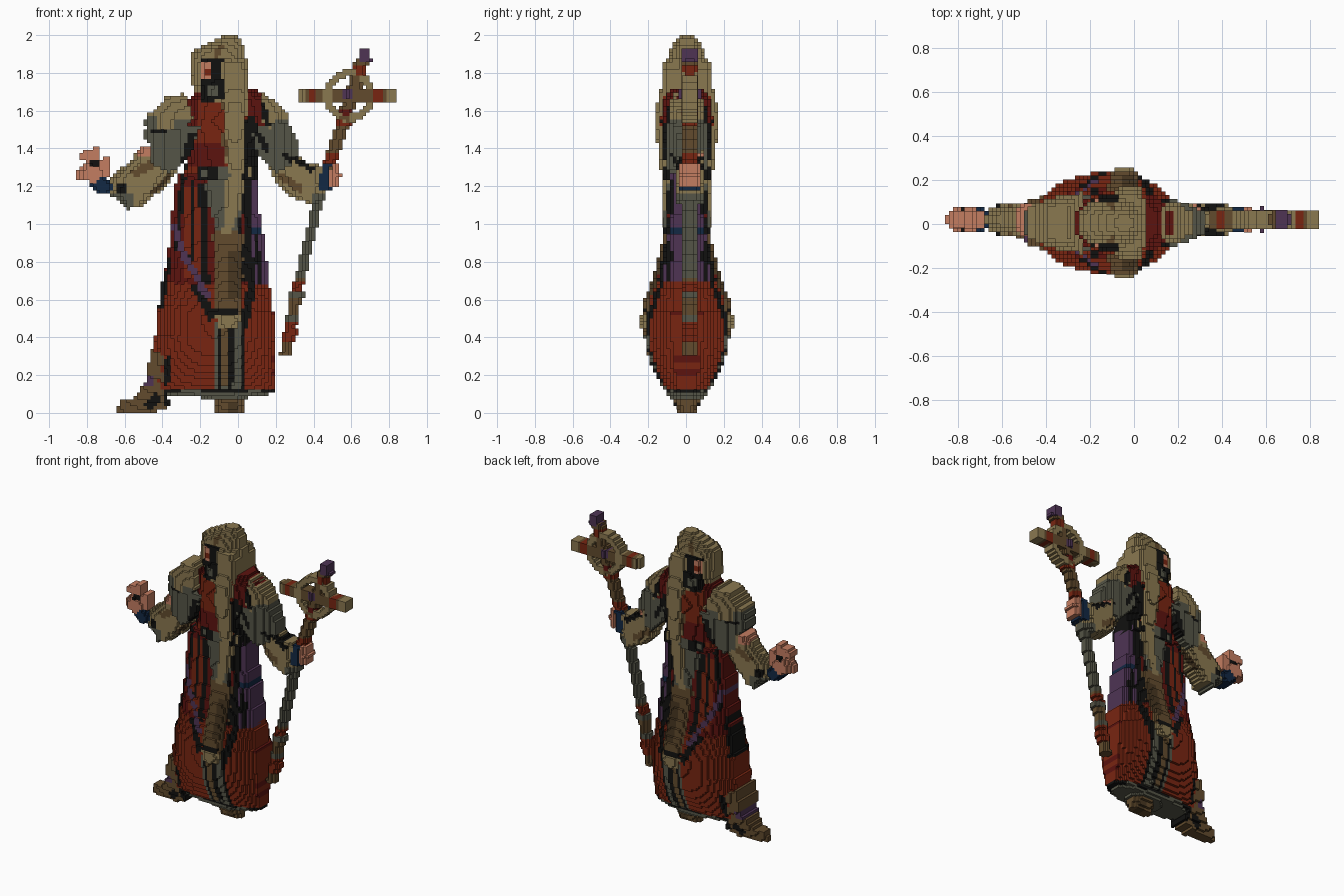
import bpy, bmesh, math

if "Cube" in bpy.data.objects:
    bpy.data.objects.remove(bpy.data.objects["Cube"])

V = 2 / 112  # block size

# Flat colours (sRGB 0-255, converted to linear)
COLOURS = {
    "tan": (138, 120, 80), "brown": (98, 75, 45), "dark_brown": (72, 55, 33),
    "rust": (120, 37, 17), "dark_red": (92, 19, 15), "grey": (85, 85, 71),
    "purple": (78, 52, 84), "navy": (18, 40, 68), "skin": (196, 125, 97), "black": (17, 17, 16),
}
NAMES = list(COLOURS)
MATS = []
for name, rgb in COLOURS.items():
    m = bpy.data.materials.new(name)
    m.use_nodes = True
    lin = [((c / 255 + 0.055) / 1.055) ** 2.4 for c in rgb] + [1]
    m.diffuse_color = lin
    bsdf = next(n for n in m.node_tree.nodes if n.type == "BSDF_PRINCIPLED")
    bsdf.inputs["Base Color"].default_value = lin
    bsdf.inputs["Roughness"].default_value = 0.9
    MATS.append(m)

# Half depth of the clothed body by height
BODY = [(0.0, .05), (0.08, .10), (0.15, .15), (0.25, .20), (0.35, .23), (0.5, .24), (0.6, .22), (0.7, .18),
        (0.8, .15), (0.92, .125), (1.1, .11), (1.22, .11), (1.32, .13), (1.55, .15), (1.64, .14),
        (1.72, .12), (1.85, .11), (1.92, .085), (1.97, .055), (2.0, .025)]


def lerp(table, z):
    """Value at height z: a plain number, or read from a (height, value) table."""
    if isinstance(table, (int, float)):
        return table
    for (a, u), (b, v) in zip(table, table[1:]):
        if z <= b:
            return u + (v - u) * max(0, z - a) / (b - a)
    return table[-1][1]


def inside(poly, x, z):
    hit = False
    for (ax, az), (bx, bz) in zip(poly, poly[1:] + poly[:1]):
        if (az > z) != (bz > z) and x < ax + (bx - ax) * (z - az) / (bz - az):
            hit = not hit
    return hit


def box(x0, x1, z0, z1):
    return [(x0, z0), (x1, z0), (x1, z1), (x0, z1)]


def stroke(a, b, w):
    """Outline of a straight band of width w from a to b."""
    dx, dz = b[0] - a[0], b[1] - a[1]
    s = w / 2 / math.hypot(dx, dz)
    nx, nz = -dz * s, dx * s
    return [(a[0] + nx, a[1] + nz), (b[0] + nx, b[1] + nz), (b[0] - nx, b[1] - nz), (a[0] - nx, a[1] - nz)]


def disc(x, z, r, n=20):
    return [(x + r * math.cos(i * math.tau / n), z + r * math.sin(i * math.tau / n)) for i in range(n)]


layer = 0


def part(name, outline, depth, colour, paint=(), p=2.0, y=0.005, hole=None, around=None):
    """Fill a front outline with blocks, rounded front to back; paint regions are (colour, outline).
    around = (centre, half width) rounds the part as a piece of a wider body."""
    global layer
    layer += 1
    skin = layer * 0.0002  # keeps overlapping parts from sharing a plane
    xs, zs = [q[0] for q in outline], [q[1] for q in outline]
    half = {}
    for k in range(math.floor(min(zs) / V), math.ceil(max(zs) / V)):
        z = (k + .5) * V
        row = [i for i in range(math.floor(min(xs) / V), math.ceil(max(xs) / V))
               if inside(outline, (i + .5) * V, z) and not (hole and inside(hole, (i + .5) * V, z))]
        runs = []
        for i in row:
            if runs and runs[-1][-1] == i - 1:
                runs[-1].append(i)
            else:
                runs.append([i])
        d, e = lerp(depth, z), lerp(p, z)
        for run in runs:
            c, w = around or ((run[0] + run[-1] + 1) / 2 * V, len(run) / 2 * V)
            for i in run:
                u = min(.95, abs((i + .5) * V - c) / w)
                half[i, k] = max(1, round(d * (1 - u ** e) ** (1 / e) / V))
    bm = bmesh.new()

    def quad(pts, mi):
        f = bm.faces.new([bm.verts.new((a, b + y, c)) for a, b, c in pts])
        f.material_index = mi

    for (i, k), h in half.items():
        x0, x1, z0, z1 = i * V, (i + 1) * V, k * V, (k + 1) * V
        col = colour
        for pc, region in paint:
            if inside(region, x0 + V / 2, z0 + V / 2):
                col = pc
        mi = NAMES.index(col)
        d = h * V + skin
        quad([(x0, -d, z0), (x1, -d, z0), (x1, -d, z1), (x0, -d, z1)], mi)
        quad([(x0, d, z0), (x0, d, z1), (x1, d, z1), (x1, d, z0)], mi)
        # Exposed side walls towards shallower neighbours
        for di, dk, a, b in ((1, 0, (x1, z0), (x1, z1)), (-1, 0, (x0, z1), (x0, z0)),
                             (0, 1, (x1, z1), (x0, z1)), (0, -1, (x0, z0), (x1, z0))):
            n = half.get((i + di, k + dk), 0)
            if n < h:
                e = n * V + skin
                for y0, y1 in ([(-d, -e), (e, d)] if n else [(-d, d)]):
                    quad([(a[0], y0, a[1]), (a[0], y1, a[1]), (b[0], y1, b[1]), (b[0], y0, b[1])], mi)
    bmesh.ops.remove_doubles(bm, verts=bm.verts, dist=0.00005)
    bmesh.ops.recalc_face_normals(bm, faces=bm.faces)
    me = bpy.data.meshes.new(name)
    bm.to_mesh(me)
    bm.free()
    for m in MATS:
        me.materials.append(m)
    bpy.context.collection.objects.link(bpy.data.objects.new(name, me))


def deeper(grow):
    return [(z, d + grow) for z, d in BODY]


# Feet
part("right_foot", [(-.64, 0), (-.63, .06), (-.55, .08), (-.49, .17), (-.46, .34), (-.4, .3), (-.36, .03), (-.47, 0)],
     [(0, .045), (.1, .085), (.25, .12), (.34, .12)], "brown",
     [("black", stroke((-.48, .03), (-.42, .09), .06)), ("purple", box(-.5, -.45, .15, .2)),
      ("black", box(-.4, -.36, .04, .12))], around=(-.34, .32))
part("left_foot", box(-.12, .04, 0, .12), [(0, .04), (.1, .09)], "brown", [("dark_brown", box(-.06, 0, 0, .06))])

# Robe: wide skirt below, flat-sided panels above
folds = [("black", stroke((x, .1), (x + .01, .56), .024)) for x in (-.1, -.04, .025)]
part("skirt", [(-.46, .12), (-.38, .09), (0, .07), (.18, .1), (.2, .14), (.2, .45), (.165, .7), (-.4, .7), (-.43, .5)],
     deeper(-.01), "rust",
     [("grey", box(-.12, .04, .06, .48)), ("brown", box(-.09, -.05, .14, .48)), *folds,
      ("dark_red", box(.18, .22, .27, .31)), ("dark_red", box(.18, .22, .52, .57)), ("dark_red", box(.18, .22, .2, .23)),
      ("black", box(-.46, .2, .1, .13)), ("grey", box(-.4, .22, .05, .11)),
      ("grey", box(-.3, -.2, .1, .13)), ("grey", box(.06, .12, .1, .13)),
      ("black", stroke((-.38, .14), (-.37, .3), .026)), ("black", stroke((-.13, .5), (-.24, .7), .05)),
      ("black", stroke((.045, .5), (.075, .7), .045)), ("black", stroke((-.41, .56), (-.385, .7), .03)),
      ("purple", stroke((-.23, .7), (-.15, .61), .03))], p=2.2)
part("robe", [(-.4, .68), (-.36, .9), (-.34, 1.2), (-.31, 1.27), (.1, 1.27), (.11, 1.1), (.14, .9), (.165, .68)],
     deeper(-.012), "dark_red",
     [("rust", box(-.28, -.2, .72, 1.2)), ("purple", box(.055, .2, .68, 1.28)),
      ("navy", box(.08, .2, .94, .98)), ("black", stroke((-.29, 1.26), (-.33, .85), .03)),
      ("black", stroke((-.24, 1.24), (-.25, .8), .02)), ("black", stroke((-.19, 1.22), (-.17, .68), .04)),
      ("purple", stroke((-.34, 1.0), (-.28, .81), .035)), ("purple", stroke((-.28, .82), (-.18, .66), .035)),
      ("black", stroke((.05, 1.25), (.045, .7), .04)), ("black", stroke((.1, .95), (.115, .68), .022)),
      ("black", box(.05, .085, .68, .82)), ("black", stroke((-.385, .68), (-.36, .82), .022))],
     p=[(.68, 2.3), (.9, 4)])
part("front_cloth", [(-.18, 1.25), (-.14, .95), (-.15, .55), (-.125, .46), (-.09, .44), (.01, .45), (.035, .5), (.03, .9),
                     (.06, 1.22)], deeper(.005), "brown",
     [("grey", [(-.2, 1.27), (-.14, .94), (-.06, 1.0), (.0, .95), (.08, 1.27)]), ("black", stroke((.015, .95), (.05, 1.22), .035)),
      ("tan", box(-.16, .05, .4, .52)), ("dark_brown", box(-.06, .02, .6, .86)),
      ("tan", stroke((-.02, 1.2), (-.06, .95), .05)), ("black", box(-.14, .0, .52, .545))], p=4)

# Torso and belt
part("torso", [(-.29, 1.25), (-.26, 1.4), (-.28, 1.5), (-.27, 1.66), (-.2, 1.71), (.1, 1.71), (.17, 1.66), (.2, 1.5),
               (.11, 1.35), (.11, 1.25)], deeper(-.01), "rust",
     [("dark_red", box(-.3, -.08, 1.3, 1.42)), ("dark_red", stroke((-.23, 1.72), (-.27, 1.42), .065)),
      ("dark_red", box(.055, .2, 1.4, 1.72)), ("black", [(.04, 1.25), (.13, 1.25), (.12, 1.5), (.08, 1.58), (.04, 1.55)]),
      ("black", box(-.2, -.08, 1.65, 1.72)), ("black", stroke((-.29, 1.28), (-.255, 1.45), .03))], p=2.4)
part("belt", box(-.24, .1, 1.23, 1.31), .12, "black",
     [("grey", box(-.2, -.16, 1.25, 1.29)), ("grey", box(-.1, -.03, 1.24, 1.3)), ("tan", box(.05, .08, 1.25, 1.31))], p=4)

# Arms, rounded together with the chest
ARM_Y = 0.02
CHEST = (-.1, .44)
part("right_upper_arm", [(-.48, 1.54), (-.5, 1.46), (-.46, 1.4), (-.46, 1.32), (-.36, 1.27), (-.25, 1.36), (-.2, 1.52)],
     .13, "grey", [("black", stroke((-.29, 1.3), (-.24, 1.48), .04)), ("black", stroke((-.47, 1.5), (-.38, 1.5), .02))],
     around=CHEST)
part("left_upper_arm", [(.07, 1.52), (.1, 1.38), (.2, 1.27), (.3, 1.32), (.33, 1.42), (.26, 1.54)],
     .13, "grey", [("black", stroke((.08, 1.52), (.16, 1.38), .03)), ("black", stroke((.24, 1.38), (.3, 1.32), .03))],
     around=CHEST)
GUARD = [(1.5, .145), (1.58, .14), (1.64, .12), (1.69, .085)]
part("right_shoulder_guard", [(-.5, 1.52), (-.48, 1.58), (-.42, 1.62), (-.38, 1.68), (-.28, 1.69), (-.24, 1.56), (-.3, 1.5),
                              (-.44, 1.5)], GUARD, "tan",
     [("grey", box(-.52, -.42, 1.49, 1.57)), ("grey", box(-.34, -.2, 1.5, 1.55))], around=(-.12, .4))
part("left_shoulder_guard", [(.13, 1.69), (.2, 1.65), (.27, 1.58), (.27, 1.51), (.18, 1.49), (.12, 1.54)],
     GUARD, "tan", [("grey", box(.2, .3, 1.5, 1.55)), ("black", stroke((.13, 1.64), (.16, 1.52), .03))], around=(-.12, .4))
part("right_forearm", [(-.46, 1.42), (-.52, 1.4), (-.58, 1.32), (-.68, 1.25), (-.68, 1.16), (-.58, 1.08), (-.5, 1.1),
                       (-.38, 1.2), (-.32, 1.28), (-.38, 1.37)], .076, "tan",
     [("skin", box(-.53, -.47, 1.36, 1.42)), ("grey", box(-.7, -.56, 1.06, 1.16)), ("black", box(-.65, -.59, 1.16, 1.22)),
      ("brown", stroke((-.56, 1.26), (-.45, 1.32), .045)), ("dark_brown", stroke((-.46, 1.16), (-.36, 1.26), .025))], y=ARM_Y)
part("left_forearm", [(.14, 1.36), (.18, 1.25), (.27, 1.15), (.4, 1.1), (.47, 1.14), (.48, 1.3), (.36, 1.33), (.27, 1.4)],
     .075, "tan", [("black", stroke((.28, 1.36), (.4, 1.28), .032)), ("skin", box(.26, .32, 1.35, 1.4)),
                   ("brown", stroke((.22, 1.26), (.34, 1.18), .04)), ("grey", box(.4, .48, 1.08, 1.16))], y=ARM_Y)
part("right_cuff", [(-.78, 1.19), (-.77, 1.25), (-.68, 1.24), (-.66, 1.18), (-.71, 1.15)], .06, "navy", y=ARM_Y)
part("left_cuff", [(.41, 1.18), (.5, 1.18), (.51, 1.31), (.46, 1.33), (.42, 1.28)], .06, "navy",
     [("black", box(.4, .43, 1.26, 1.3))], y=ARM_Y)

# Hands, the right one open with spread fingers
part("right_palm", [(-.85, 1.24), (-.85, 1.29), (-.79, 1.33), (-.68, 1.29), (-.69, 1.23), (-.78, 1.22)], .055, "skin",
     [("black", box(-.78, -.74, 1.3, 1.34)), ("black", box(-.74, -.69, 1.2, 1.25))], y=ARM_Y)
fingers = (((-.78, 1.28), (-.8, 1.4)), ((-.74, 1.3), (-.755, 1.41)), ((-.71, 1.26), (-.69, 1.35)), ((-.78, 1.35), (-.84, 1.36)))
for i, (a, b) in enumerate(fingers):
    part(f"right_finger_{i + 1}", stroke(a, b, .045), .038, "skin", [("black", box(-.78, -.74, 1.3, 1.34))], y=ARM_Y)
part("left_hand", [(.48, 1.2), (.53, 1.2), (.55, 1.26), (.53, 1.32), (.49, 1.32)], .055, "skin", y=ARM_Y)

# Hooded head and long hanging beard
part("head", [(-.06, 2.005), (-.01, 2.005), (.02, 1.97), (.04, 1.9), (.06, 1.8), (.06, 1.64), (-.14, 1.64), (-.21, 1.67),
              (-.25, 1.76), (-.24, 1.92), (-.17, 1.95), (-.11, 1.98)], BODY, "tan",
     [("black", box(-.19, -.08, 1.66, 1.87)), ("skin", box(-.19, -.15, 1.77, 1.85)), ("rust", box(-.17, -.14, 1.78, 1.82)),
      ("grey", box(-.16, -.11, 1.68, 1.74)), ("brown", stroke((-.12, 1.88), (-.09, 1.95), .03))], p=2.2)
part("beard", [(-.09, 1.86), (.04, 1.86), (.06, 1.7), (.06, 1.45), (.04, 1.3), (.02, 1.1), (-.03, .98), (-.07, 1.1),
               (-.06, 1.3), (-.08, 1.4)], deeper(.012), "tan",
     [("brown", stroke((-.08, 1.72), (-.07, 1.35), .02)), ("black", stroke((.055, 1.58), (.04, 1.3), .02))], p=4)

# Staff: banded shaft, ring, crossbar and tip
STAFF = [(.25, .3), (.315, .65), (.43, 1.15), (.57, 1.58)]
bands = [("grey", box(.2, .5, .71, 1.2)), ("rust", box(.2, .5, .38, .49)), ("grey", box(.2, .5, .49, .52)),
         ("rust", box(.2, .5, .61, .7)), ("rust", box(.4, .7, 1.32, 1.37)), ("rust", box(.4, .7, 1.53, 1.58))]
for i, ((a, b), w) in enumerate(zip(zip(STAFF, STAFF[1:]), (.062, .052, .066))):
    part(f"staff_shaft_{i + 1}", stroke(a, b, w), .03, "brown", bands, y=ARM_Y)
for i, (x, z, colour) in enumerate(((.285, .43, "rust"), (.31, .63, "grey"), (.325, .69, "rust"), (.56, 1.54, "rust"))):
    part(f"staff_collar_{i + 1}", box(x - .035, x + .04, z - .015, z + .015), .036, colour, y=ARM_Y)
part("staff_ring", disc(.59, 1.68, .14), .035, "tan", hole=disc(.59, 1.68, .1), p=4, y=ARM_Y)
part("staff_crossbar", box(.34, .84, 1.65, 1.71), .035, "brown",
     [("rust", box(.37, .41, 1.6, 1.75)), ("rust", box(.71, .76, 1.6, 1.75)), ("tan", box(.44, .5, 1.6, 1.75)),
      ("tan", box(.79, .86, 1.6, 1.75))], p=6, y=ARM_Y)
for i, x in enumerate((.35, .82)):
    part(f"crossbar_end_{i + 1}", box(x - .02, x + .02, 1.64, 1.72), .03, "tan", y=ARM_Y)
part("staff_post", stroke((.56, 1.55), (.66, 1.87), .072), .04, "brown",
     [("rust", box(.5, .75, 1.79, 1.84)), ("dark_red", box(.5, .75, 1.57, 1.6))], y=ARM_Y)
part("staff_gem", box(.56, .61, 1.66, 1.71), .05, "purple", y=ARM_Y)
part("staff_tip", [(.63, 1.86), (.71, 1.86), (.7, 1.91), (.68, 1.93), (.65, 1.92)], .036, "purple", y=ARM_Y)
